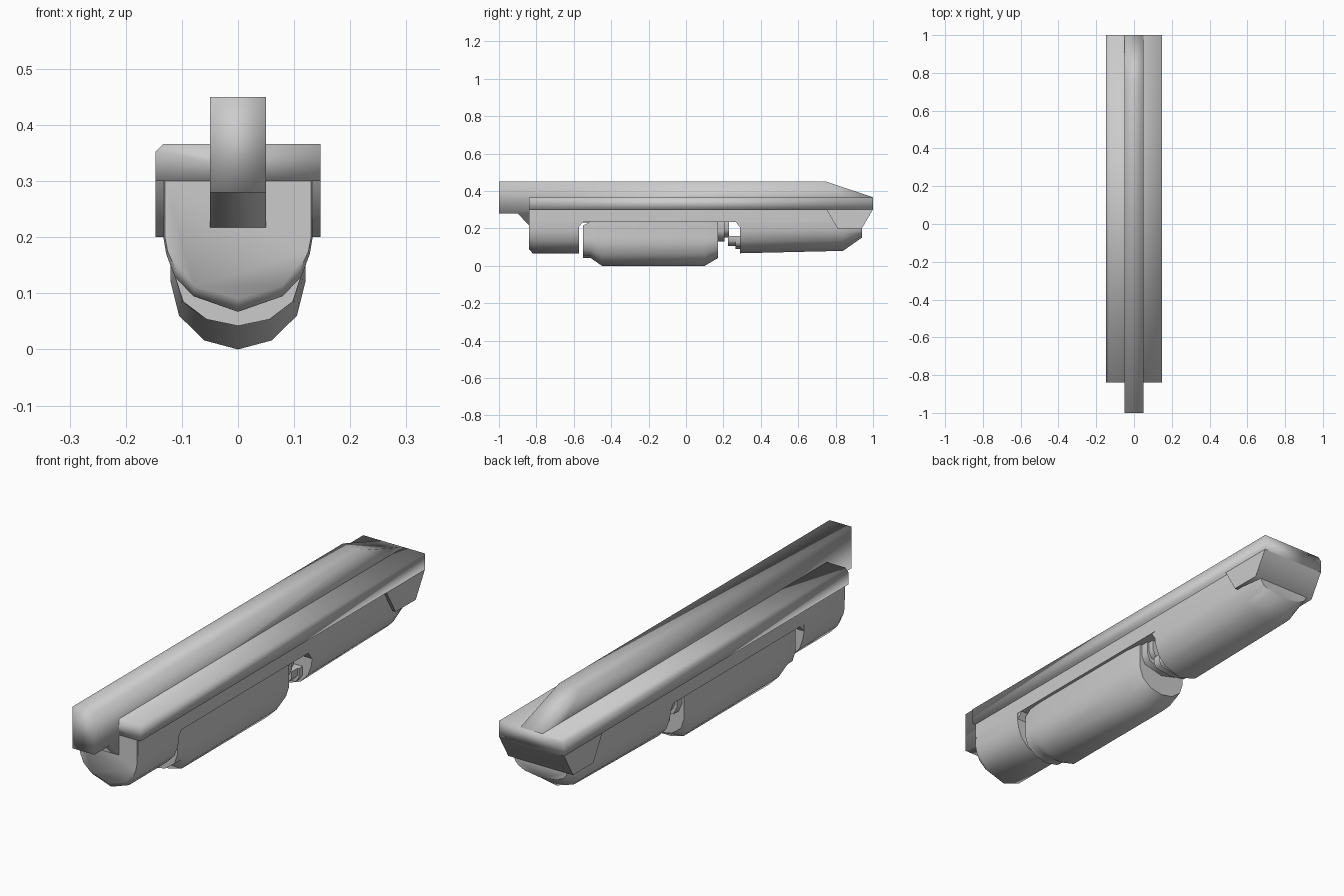
import bpy, bmesh, math

if "Cube" in bpy.data.objects:
    bpy.data.objects.remove(bpy.data.objects["Cube"])

FRONT_SECTION = [(0.133, 0.2), (0.128, 0.17), (0.113, 0.13), (0.08, 0.095), (0, 0.067)]
MAG_SECTION = [(0.12, 0.15), (0.12, 0.12), (0.105, 0.06), (0.06, 0.016), (0, 0.0)]


def finish(name, bm, angle):
    bmesh.ops.recalc_face_normals(bm, faces=bm.faces[:])
    me = bpy.data.meshes.new(name)
    bm.to_mesh(me)
    bm.free()
    ob = bpy.data.objects.new(name, me)
    bpy.context.collection.objects.link(ob)
    bpy.ops.object.select_all(action='DESELECT')
    ob.select_set(True)
    bpy.context.view_layer.objects.active = ob
    bpy.ops.object.shade_smooth_by_angle(angle=math.radians(angle))
    return ob


def loft(name, rings, angle=60):
    """Bridge matching closed rings of 3D points and cap both ends."""
    bm = bmesh.new()
    loops = [[bm.verts.new(p) for p in r] for r in rings]
    n = len(loops[0])
    for a, b in zip(loops, loops[1:]):
        for i in range(n):
            j = (i + 1) % n
            bm.faces.new((a[i], a[j], b[j], b[i]))
    bm.faces.new(loops[0])
    bm.faces.new(loops[-1])
    return finish(name, bm, angle)


def side_profile(name, yz, half, angle=60):
    """Extrude a side outline across x."""
    return loft(name, [[(x, y, z) for y, z in yz] for x in (-half, half)], angle)


def ring(y, section, top, bottom, width=1.0):
    """Symmetric rounded-bottom section; keeps the top, moves the bottom."""
    z0, z1 = section[-1][1], section[0][1]
    half = [(section[0][0] * width, top)]
    for x, z in section:
        t = (z - z0) / (z1 - z0)
        half.append((x * width, bottom + t * (z1 - bottom)))
    full = half + [(-x, z) for x, z in reversed(half[:-1])]
    return [(x, y, z) for x, z in full]


# Raised centre rail, sloping down at the back
side_profile("centre_rail", [(-1, 0.45), (0.75, 0.45), (1, 0.366), (0.94, 0.3),
             (-0.84, 0.217), (-0.9, 0.28), (-1, 0.28)], 0.05, 95)

# Wide top plate with one chamfered edge
plate = [(-0.147, 0.3), (0.147, 0.3), (0.147, 0.366), (-0.133, 0.366), (-0.147, 0.352)]
loft("top_plate", [[(x, y, z) for x, z in plate] for y in (-0.84, 1.0)], 95)

# Rear cap hanging below the plate
side_profile("rear_cap", [(0.75, 0.302), (0.81, 0.2), (0.94, 0.2), (1, 0.302)], 0.147)

# Inner spine under the plate
side_profile("inner_spine", [(-0.838, 0.31), (-0.838, 0.235), (0.93, 0.235), (0.93, 0.31)], 0.133)

# Front housing
F = FRONT_SECTION
loft("front_housing", [ring(-0.84, F, 0.3, 0.09, 0.98), ring(-0.82, F, 0.3, 0.067),
                       ring(-0.572, F, 0.3, 0.067)])
side_profile("front_housing_fillet", [(-0.575, 0.24), (-0.575, 0.205), (-0.55, 0.235)], 0.131)

# Rear housing, tapering at the back
loft("rear_housing", [ring(0.29, F, 0.3, 0.067), ring(0.84, F, 0.3, 0.08),
                      ring(0.94, F, 0.3, 0.15, 0.9)])
side_profile("rear_housing_fillet", [(0.265, 0.237), (0.292, 0.2), (0.292, 0.237)], 0.131)

# Hanging magazine with tapered ends
M = MAG_SECTION
loft("magazine", [ring(-0.55, M, 0.215, 0.042, 0.93), ring(-0.51, M, 0.237, 0.042, 0.96),
                  ring(-0.45, M, 0.237, 0.0), ring(0.1, M, 0.237, 0.0),
                  ring(0.172, M, 0.237, 0.042, 0.93)])

# Stepped link between magazine and rear housing
for i, (y0, y1, top, bottom, width) in enumerate([
        (0.165, 0.205, 0.24, 0.13, 0.85), (0.2, 0.23, 0.24, 0.15, 0.78),
        (0.225, 0.27, 0.16, 0.105, 0.7), (0.265, 0.295, 0.16, 0.09, 0.75)]):
    x = 0.12 * width
    mid = (top + bottom) / 2
    sec = [(x, mid), (x * 0.85, bottom + (mid - bottom) * 0.4), (0, bottom)]
    loft(f"link_step_{i + 1}", [ring(y, sec, top, bottom) for y in (y0, y1)])
